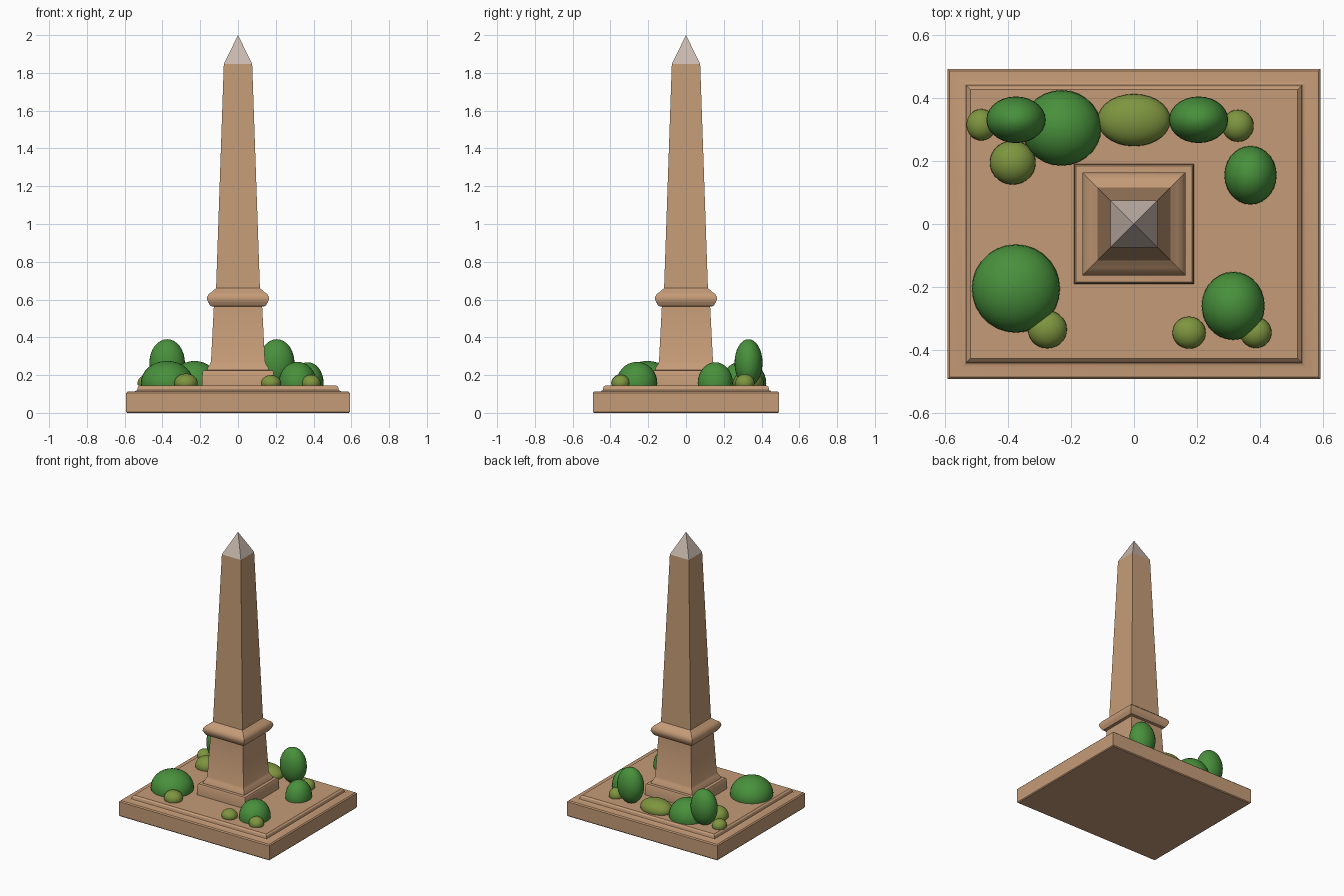
import bpy, bmesh
from mathutils import Matrix, Vector

if "Cube" in bpy.data.objects:
    bpy.data.objects.remove(bpy.data.objects["Cube"])


def material(name, rgb):
    m = bpy.data.materials.new(name)
    m.diffuse_color = (*rgb, 1)
    m.use_nodes = True
    m.node_tree.nodes["Principled BSDF"].inputs["Base Color"].default_value = m.diffuse_color
    return m


STONE = material("sandstone", (0.56, 0.33, 0.185))
CAP = material("pale_grey_stone", (0.58, 0.48, 0.42))
DARK = material("leaf_green", (0.065, 0.28, 0.045))
OLIVE = material("olive_green", (0.21, 0.30, 0.05))
GROUND = 0.146


def finish(bm, name, mat, angle):
    bmesh.ops.recalc_face_normals(bm, faces=bm.faces)
    me = bpy.data.meshes.new(name)
    bm.to_mesh(me)
    bm.free()
    me.materials.append(mat)
    ob = bpy.data.objects.new(name, me)
    bpy.context.collection.objects.link(ob)
    bpy.ops.object.select_all(action='DESELECT')
    ob.select_set(True)
    bpy.context.view_layer.objects.active = ob
    bpy.ops.object.shade_smooth_by_angle(angle=angle)
    return ob


def stack(name, mat, rings, floor=False):
    """Rectangular profile: rings of (half x, half y, z), joined upward."""
    bm = bmesh.new()
    prev = None
    for hx, hy, z in rings:
        if hx == 0:
            ring = [bm.verts.new((0, 0, z))] * 4
        else:
            ring = [bm.verts.new((sx * hx, sy * hy, z))
                    for sx, sy in ((-1, -1), (1, -1), (1, 1), (-1, 1))]
        if prev:
            for i in range(4):
                j = (i + 1) % 4
                quad = [prev[i], prev[j], ring[j], ring[i]]
                bm.faces.new(quad[:3] if hx == 0 else quad)
        elif floor:
            bm.faces.new(ring[::-1])
        prev = ring
    # open ends meet the next part; orient outward by hand via recalc
    return finish(bm, name, mat, 0.6)


def square(*pts):
    return [(r, r, z) for r, z in pts]


# Stepped plinth, open under the pedestal
stack("plinth", STONE, [
    (0.588, 0.488, 0), (0.593, 0.493, 0.006), (0.593, 0.493, 0.105),
    (0.586, 0.486, 0.112), (0.545, 0.452, 0.114), (0.534, 0.441, 0.120),
    (0.530, 0.437, 0.137), (0.520, 0.427, GROUND), (0.190, 0.190, GROUND)], floor=True)

# Pedestal with flared foot
stack("pedestal", STONE, square(
    (0.190, GROUND), (0.189, 0.216), (0.184, 0.224), (0.164, 0.226),
    (0.160, 0.240), (0.150, 0.255), (0.143, 0.272), (0.128, 0.562)))

# Rounded collar
stack("collar", STONE, square(
    (0.128, 0.562), (0.146, 0.566), (0.157, 0.584), (0.164, 0.600), (0.163, 0.615),
    (0.154, 0.630), (0.138, 0.641), (0.126, 0.652), (0.116, 0.660)))

# Tapered shaft and pyramid tip
stack("shaft", STONE, square((0.116, 0.660), (0.075, 1.848)))
stack("pyramid_tip", CAP, square((0.075, 1.848), (0, 2.0)))


def bush(name, mat, x, y, rx, ry, top, tall=False):
    """Ellipsoid: domes sit half in the ground, tall ones stand on it."""
    cz = 0.265 if tall else GROUND + 0.012
    bm = bmesh.new()
    bmesh.ops.create_uvsphere(bm, u_segments=28, v_segments=16, radius=1)
    bm.transform(Matrix.Translation((x, y, cz)) @ Matrix.Diagonal((rx, ry, top - cz, 1)))
    bmesh.ops.bisect_plane(bm, geom=bm.verts[:] + bm.edges[:] + bm.faces[:],
                           plane_co=Vector((0, 0, GROUND - 0.002)),
                           plane_no=Vector((0, 0, 1)), clear_inner=True)
    finish(bm, name, mat, 1.0)


# Dark bushes
for i, b in enumerate([
        (-0.375, -0.205, 0.140, 0.140, 0.275), (0.315, -0.260, 0.100, 0.108, 0.270),
        (0.370, 0.155, 0.083, 0.093, 0.268), (-0.230, 0.305, 0.126, 0.120, 0.275)]):
    bush(f"round_bush_{i + 1}", DARK, *b)
for i, x in enumerate((-0.375, 0.205)):
    bush(f"tall_bush_{i + 1}", DARK, x, 0.331, 0.094, 0.074, 0.390, tall=True)

# Small olive shrubs
for i, b in enumerate([
        (-0.275, -0.335, 0.062, 0.060, 0.208), (0.175, -0.345, 0.053, 0.051, 0.200),
        (0.387, -0.345, 0.050, 0.049, 0.202), (0.330, 0.312, 0.050, 0.051, 0.205),
        (0.000, 0.330, 0.116, 0.083, 0.220), (-0.485, 0.315, 0.047, 0.050, 0.200),
        (-0.385, 0.195, 0.073, 0.070, 0.220)]):
    bush(f"olive_shrub_{i + 1}", OLIVE, *b)
